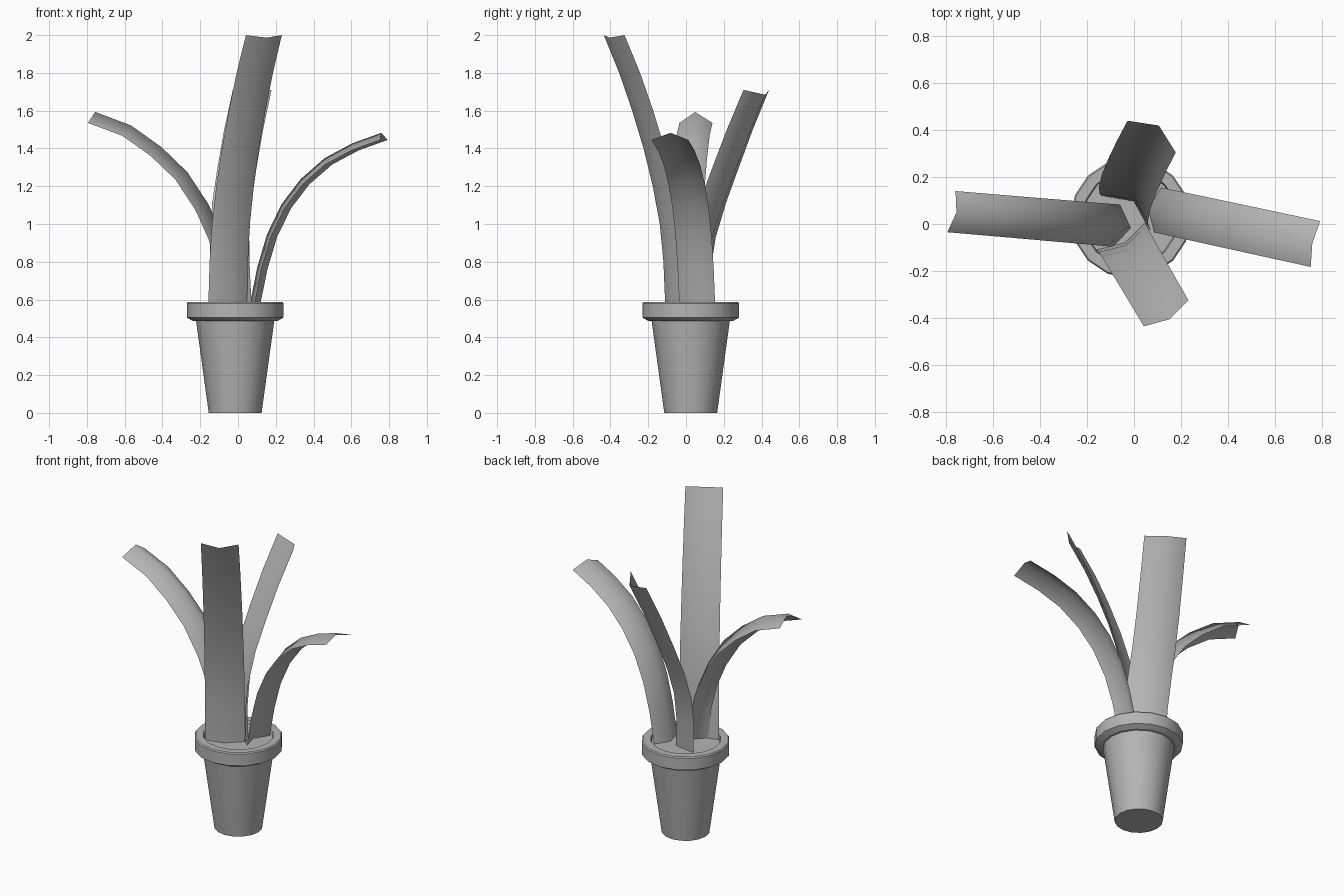
import bpy, bmesh, math
from mathutils import Vector

if "Cube" in bpy.data.objects:
    bpy.data.objects.remove(bpy.data.objects["Cube"])

grey = bpy.data.materials.new("dark_grey")
grey.diffuse_color = (0.46, 0.46, 0.46, 1)
grey.use_nodes = True
grey.node_tree.nodes["Principled BSDF"].inputs["Base Color"].default_value = grey.diffuse_color


def make_object(name, verts, faces, angle):
    mesh = bpy.data.meshes.new(name)
    mesh.from_pydata(verts, [], faces)
    bm = bmesh.new()
    bm.from_mesh(mesh)
    bmesh.ops.recalc_face_normals(bm, faces=bm.faces)
    bm.to_mesh(mesh)
    bm.free()
    mesh.materials.append(grey)
    ob = bpy.data.objects.new(name, mesh)
    bpy.context.collection.objects.link(ob)
    bpy.ops.object.select_all(action='DESELECT')
    ob.select_set(True)
    bpy.context.view_layer.objects.active = ob
    bpy.ops.object.shade_smooth_by_angle(angle=math.radians(angle))
    return ob


def lathe(name, profile, cx, cy, n=16, caps=(0, -1)):
    """Revolve (radius, z) points; close the ends listed in caps."""
    verts = [(cx + r * math.cos(2 * math.pi * i / n),
              cy + r * math.sin(2 * math.pi * i / n), z)
             for r, z in profile for i in range(n)]
    faces = [(k * n + i, k * n + (i + 1) % n, (k + 1) * n + (i + 1) % n, (k + 1) * n + i)
             for k in range(len(profile) - 1) for i in range(n)]
    for c in caps:
        start = (c % len(profile)) * n
        faces.append(tuple(range(start, start + n)))
    return make_object(name, verts, faces, 30)


def leaf(name, path, side0, side1, depth):
    """Folded strip: edges either side of the path, fold offset outward by depth."""
    pts = [Vector(p) for p in path]
    out = pts[-1] - pts[0]
    out.z = 0
    verts, faces = [], []
    last = len(pts) - 1
    for i, p in enumerate(pts):
        side = Vector((*side0, 0)).lerp(Vector((*side1, 0)), i / last)
        tangent = pts[min(i + 1, last)] - pts[max(i - 1, 0)]
        normal = side.cross(tangent).normalized()
        if normal.dot(out) < 0:
            normal.negate()
        verts += [p - side / 2, p + normal * depth, p + side / 2]
        if i:
            a, b = 3 * i - 3, 3 * i
            faces += [(a, a + 1, b + 1, b), (a + 1, a + 2, b + 2, b + 1)]
    return make_object(name, verts, faces, 80)


# pot with rim and soil
lathe("pot", [(0.14, 0), (0.207, 0.487), (0.225, 0.487), (0.256, 0.505), (0.256, 0.58),
              (0.25, 0.587), (0.205, 0.587), (0.2, 0.567)], -0.015, 0.025)

# tall front leaf, given as (outward distance, height)
front = [(0, 0.56), (0.012, 0.8), (0.035, 1.0), (0.078, 1.2), (0.135, 1.4),
         (0.205, 1.6), (0.285, 1.8), (0.38, 2.0)]
leaf("front_leaf", [(-0.055 + 0.505 * h, -0.052 - 0.864 * h, z) for h, z in front],
     (0.205, 0.115), (0.19, 0.11), 0.032)

# right leaf, given as (x, height)
right = [(0.1, 0.56), (0.14, 0.76), (0.19, 0.93), (0.265, 1.085), (0.36, 1.21),
         (0.48, 1.315), (0.62, 1.39), (0.772, 1.445)]
leaf("right_leaf", [(x, 0.06 - 0.216 * (x - 0.1), z) for x, z in right],
     (0.03, 0.19), (0.04, 0.195), -0.04)

# left leaf, given as (x, height)
left = [(-0.075, 0.56), (-0.095, 0.75), (-0.14, 0.92), (-0.21, 1.075), (-0.315, 1.235),
        (-0.445, 1.36), (-0.595, 1.467), (-0.777, 1.535)]
leaf("left_leaf", [(x, -0.007 - 0.085 * (x + 0.075), z) for x, z in left],
     (0.03, 0.18), (0.035, 0.175), -0.062)

# back leaf
leaf("back_leaf", [(-0.032, 0.045, 0.56), (-0.042, 0.055, 0.75), (-0.045, 0.085, 0.93),
                   (-0.033, 0.14, 1.11), (-0.005, 0.21, 1.3), (0.03, 0.285, 1.5),
                   (0.075, 0.372, 1.71)],
     (0.21, -0.15), (0.205, -0.135), 0.062)
